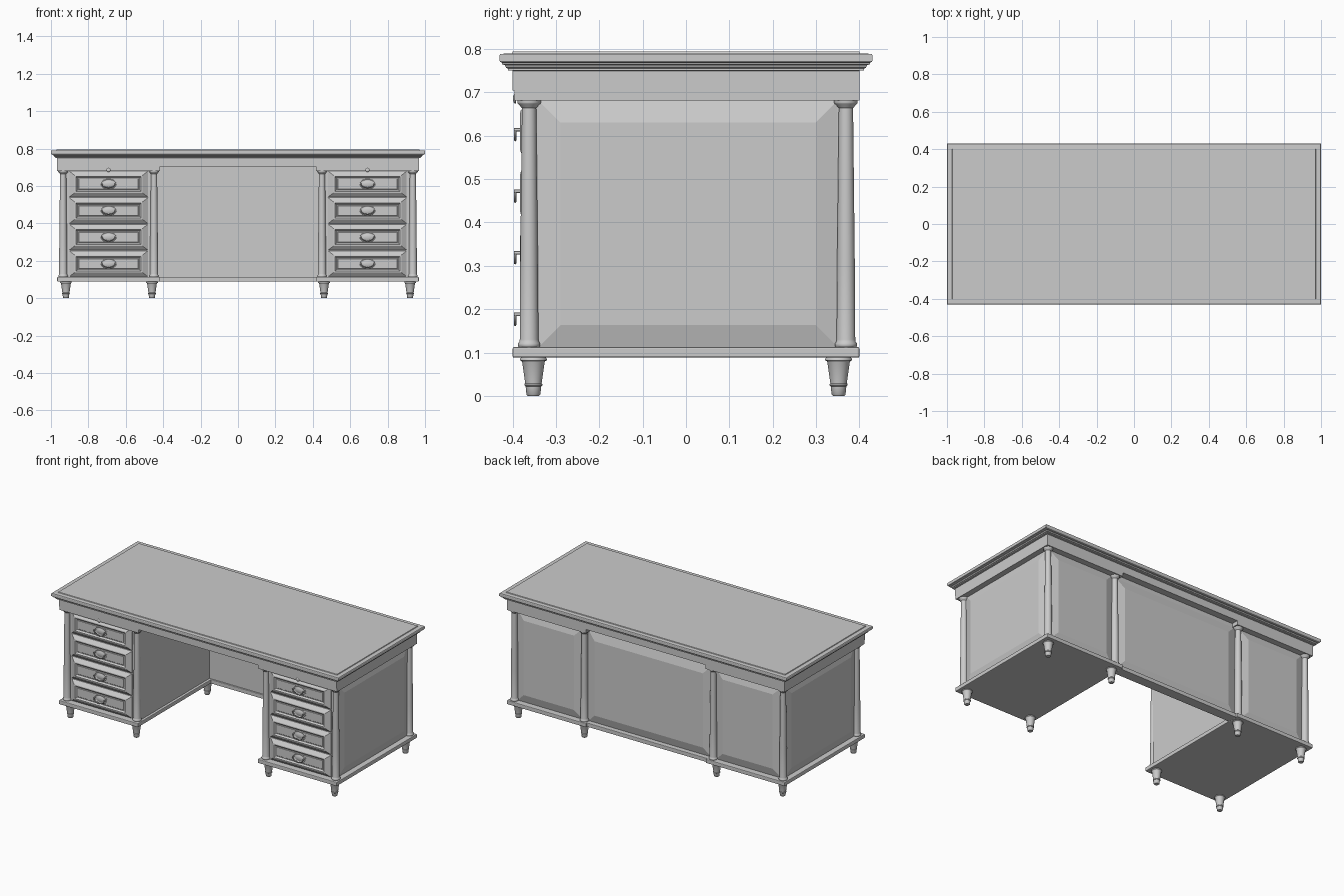
import bpy, bmesh, math
from mathutils import Vector

if "Cube" in bpy.data.objects:
    bpy.data.objects.remove(bpy.data.objects["Cube"])


def finish(name, bm, angle=None):
    bmesh.ops.recalc_face_normals(bm, faces=bm.faces[:])
    me = bpy.data.meshes.new(name)
    bm.to_mesh(me)
    bm.free()
    ob = bpy.data.objects.new(name, me)
    bpy.context.collection.objects.link(ob)
    if angle:
        bpy.ops.object.select_all(action='DESELECT')
        ob.select_set(True)
        bpy.context.view_layer.objects.active = ob
        bpy.ops.object.shade_smooth_by_angle(angle=math.radians(angle))
    return ob


def bridge(bm, rings):
    n = len(rings[0])
    for a, b in zip(rings, rings[1:]):
        for i in range(n):
            j = (i + 1) % n
            bm.faces.new((a[i], a[j], b[j], b[i]))
    bm.faces.new(rings[0])
    bm.faces.new(rings[-1])


def loft(name, center, axis, loops):
    """Stack of rectangles (half width, half height, absolute depth along axis)."""
    bm = bmesh.new()
    rings = []
    for hu, hv, w in loops:
        ring = []
        for su, sv in ((-1, -1), (1, -1), (1, 1), (-1, 1)):
            u, v = center[0] + su * hu, center[1] + sv * hv
            p = {'x': (w, u, v), 'y': (u, w, v), 'z': (u, v, w)}[axis]
            ring.append(bm.verts.new(p))
        rings.append(ring)
    bridge(bm, rings)
    return finish(name, bm)


def box(name, x0, x1, y0, y1, z0, z1, bevel=0):
    ob = loft(name, ((x0 + x1) / 2, (y0 + y1) / 2), 'z',
              [(abs(x1 - x0) / 2, (y1 - y0) / 2, z) for z in (z0, z1)])
    if bevel:
        m = ob.modifiers.new('soft_edge', 'BEVEL')
        m.width, m.segments = bevel, 2
    return ob


def lathe(name, profile, loc, seg=32):
    bm = bmesh.new()
    rings = [[bm.verts.new((r * math.cos(2 * math.pi * i / seg),
                            r * math.sin(2 * math.pi * i / seg), z))
              for i in range(seg)] for r, z in profile]
    bridge(bm, rings)
    ob = finish(name, bm, 40)
    ob.location = loc
    return ob


def raised_panel(name, center, axis, hu, hv, base, field, inset=0.05):
    sign = 1 if field > base else -1
    return loft(name, center, axis, [(hu, hv, base - sign * 0.01), (hu, hv, base),
                                     (hu - inset, hv - inset, field)])


def tube(name, points, radius):
    cu = bpy.data.curves.new(name, 'CURVE')
    cu.dimensions = '3D'
    cu.bevel_depth, cu.bevel_resolution, cu.use_fill_caps = radius, 2, True
    sp = cu.splines.new('POLY')
    sp.points.add(len(points) - 1)
    for q, p in zip(sp.points, points):
        q.co = (*p, 1)
    ob = bpy.data.objects.new(name, cu)
    bpy.context.collection.objects.link(ob)


LEG = [(.013, 0), (.016, .003), (.018, .022), (.021, .024), (.021, .027), (.019, .029),
       (.026, .078), (.027, .08), (.031, .082), (.031, .085), (.028, .089)]
COLUMN = [(.023, .112), (.0255, .115), (.0255, .121), (.0225, .125), (.0215, .13),
          (.0205, .3), (.0165, .664), (.019, .666), (.021, .670), (.026, .674),
          (.027, .676), (.027, .681)]
PLATE = [(.045, 0), (.045, .002), (.041, .004), (.036, .002), (.030, .002), (.022, .005), (.006, .006)]

# Table top with stepped moulding and frieze
loft('table_top', (0, 0), 'z', [
    (.967, .40, .705), (.967, .40, .75), (.978, .411, .751), (.978, .411, .755),
    (.982, .415, .757), (.985, .418, .763), (.992, .424, .765), (.992, .424, .768),
    (.998, .428, .770), (1, .43, .773), (1, .43, .786), (.998, .428, .789),
    (.972, .402, .790), (.970, .40, .794)])


def drawer(cx, cz):
    # Drawer front with sloped border and sunken field
    loft('drawer_front', (cx, cz), 'y', [
        (.210, .069, -.350), (.210, .069, -.364), (.182, .047, -.382), (.174, .040, -.383),
        (.171, .037, -.379), (.166, .032, -.374), (.160, .028, -.374), (.158, .026, -.376)])
    # Oval backplate with hanging pull
    plate = lathe('handle_plate', PLATE, (cx, -.3755, cz), 32)
    plate.rotation_euler = (math.pi / 2, 0, 0)
    plate.scale = (1, .6, 1)
    n = 12
    arc = [(cx - .036 * math.cos(math.pi * i / n), -.394,
            cz + .004 - .024 * math.sin(math.pi * i / n)) for i in range(n + 1)]
    tube('handle_pull', arc, .0028)
    for s in (-1, 1):
        tube('handle_post', [(cx + s * .036, -.374, cz + .004), (cx + s * .036, -.397, cz + .004)], .0038)


for s in (-1, 1):
    cx = s * .692
    # Pedestal carcass, plinth and upper rail
    box('pedestal_body', s * .433, s * .932, -.36, .362, .10, .70)
    box('pedestal_plinth', s * .417, s * .967, -.40, .40, .088, .113, .004)
    box('pedestal_rail', s * .417, s * .967, -.396, .40, .681, .706)
    # Raised panels on the outer side and the back
    raised_panel('side_panel', (.005, .397), 'x', .345, .284, s * .932, s * .946)
    raised_panel('back_panel', (cx, .397), 'y', .225, .284, .362, .376)
    for k in range(4):
        drawer(cx, .184 + k * .142)
    # Small slide knob under the rail
    knob = lathe('slide_knob', [(.011, 0), (.011, .003), (.008, .006), (.003, .007)],
                 (cx, -.392, .685), 20)
    knob.rotation_euler = (math.pi / 2, 0, 0)
    # Corner columns and turned feet
    for x, lx in ((.935, .92), (.449, .46)):
        for y, ly in ((-.362, -.352), (.369, .352)):
            lathe('corner_column', COLUMN, (s * x, y, 0))
            lathe('foot', LEG, (s * lx, ly, 0))

# Modesty panel across the back of the kneehole
box('modesty_board', -.44, .44, .335, .357, .10, .71)
box('modesty_plinth', -.42, .42, .325, .388, .088, .113, .003)
raised_panel('modesty_panel', (0, .397), 'y', .427, .284, .357, .371)
